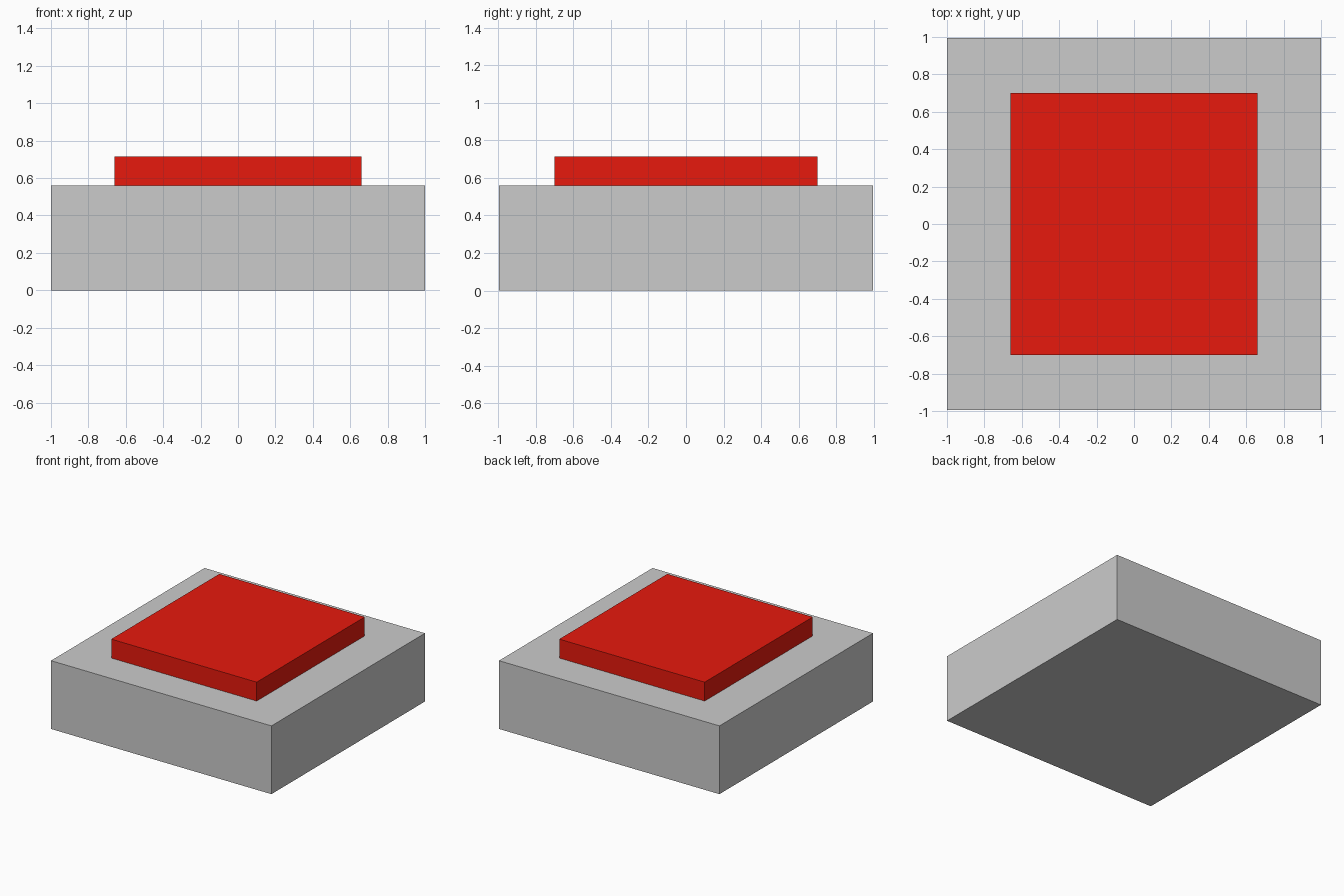
import bpy

if "Cube" in bpy.data.objects:
    bpy.data.objects.remove(bpy.data.objects["Cube"])


def box(name, size_x, size_y, z0, z1, color=None):
    bpy.ops.mesh.primitive_cube_add(size=1, location=(0, 0, (z0 + z1) / 2))
    obj = bpy.context.object
    obj.name = name
    obj.scale = (size_x, size_y, z1 - z0)
    bpy.ops.object.transform_apply(location=False, rotation=False, scale=True)
    if color:
        mat = bpy.data.materials.new(name + "_paint")
        mat.diffuse_color = color
        mat.use_nodes = True
        mat.node_tree.nodes["Principled BSDF"].inputs["Base Color"].default_value = mat.diffuse_color
        obj.data.materials.append(mat)
    return obj


# Grey housing block
box("button_base", 2.0, 1.99, 0.0, 0.56)

# Raised red push plate
box("button_cap", 1.32, 1.40, 0.56, 0.715, (0.8, 0.01, 0.004, 1))
